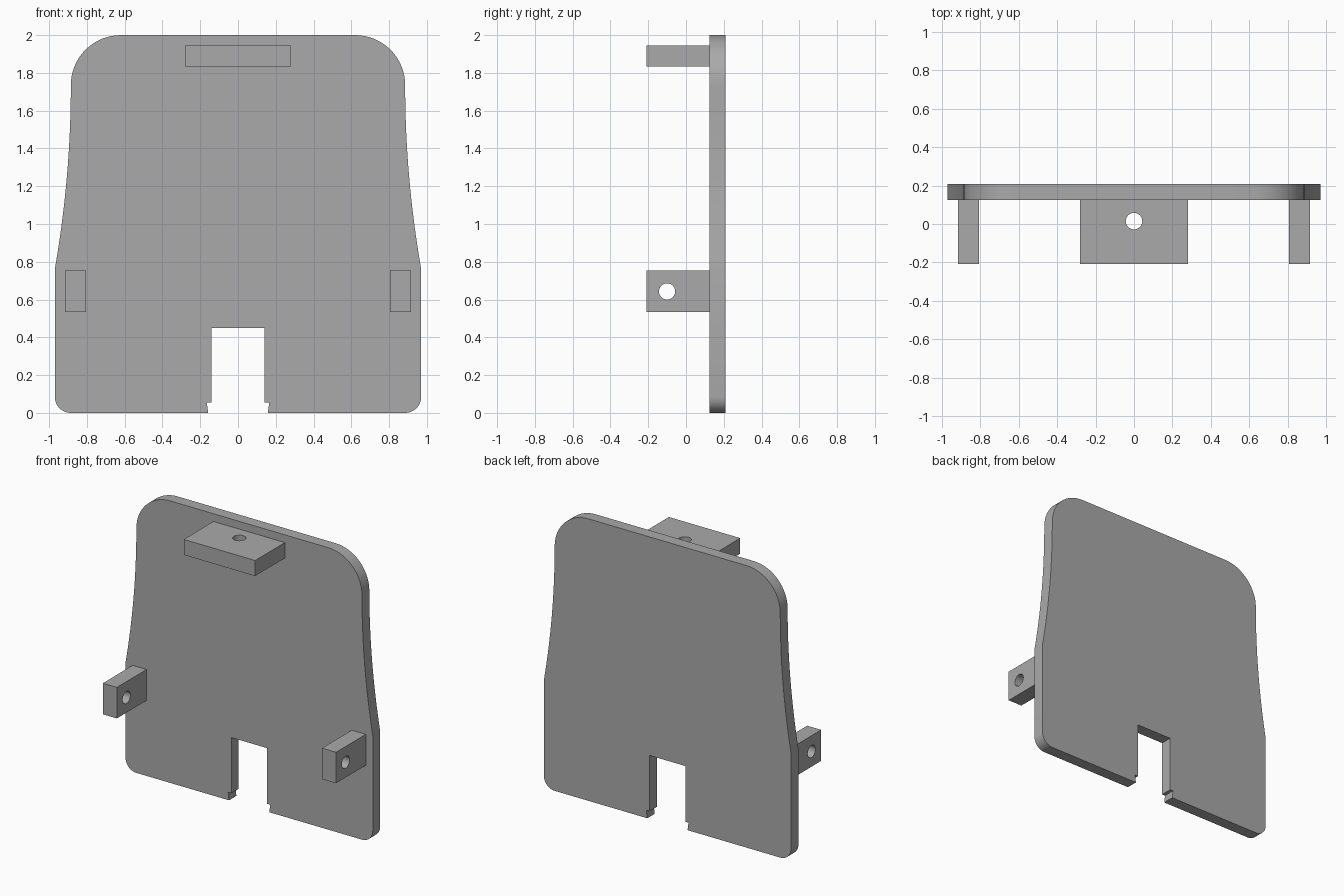
import bpy, bmesh
from math import sin, cos, pi, radians
from mathutils import Vector

cube = bpy.data.objects.get("Cube")
if cube:
    bpy.data.objects.remove(cube, do_unlink=True)

grey = bpy.data.materials.new("plain grey")
grey.use_nodes = True
grey.diffuse_color = (0.4, 0.4, 0.4, 1)
grey.node_tree.nodes["Principled BSDF"].inputs["Base Color"].default_value = (0.4, 0.4, 0.4, 1)


def arc(u, v, r, start, end, steps):
    angles = [radians(start + (end - start) * i / steps) for i in range(steps + 1)]
    return [(u + r * cos(a), v + r * sin(a)) for a in angles]


def rect(u0, u1, v0, v1):
    return [(u0, v0), (u1, v0), (u1, v1), (u0, v1)]


def circle(u, v, r):
    return arc(u, v, r, 0, 360, 32)[:-1]


def prism(name, loops, axis, low, high):
    """Fill an outline (with optional holes) and extrude it along an axis."""
    bm = bmesh.new()
    edges = []
    for loop in loops:
        verts = []
        for u, v in loop:
            co = [u, v]
            co.insert(axis, low)
            verts.append(bm.verts.new(co))
        if len(loops) == 1:
            bm.faces.new(verts)
        else:
            edges += [bm.edges.new((a, b)) for a, b in zip(verts, verts[1:] + verts[:1])]
    if edges:
        bmesh.ops.triangle_fill(bm, edges=edges, use_beauty=True)
    result = bmesh.ops.extrude_face_region(bm, geom=bm.faces[:], use_keep_orig=True)
    shift = Vector((0, 0, 0))
    shift[axis] = high - low
    moved = [g for g in result["geom"] if isinstance(g, bmesh.types.BMVert)]
    bmesh.ops.translate(bm, verts=moved, vec=shift)
    bmesh.ops.recalc_face_normals(bm, faces=bm.faces[:])
    mesh = bpy.data.meshes.new(name)
    bm.to_mesh(mesh)
    bm.free()
    mesh.materials.append(grey)
    obj = bpy.data.objects.new(name, mesh)
    bpy.context.collection.objects.link(obj)
    bpy.ops.object.select_all(action="DESELECT")
    obj.select_set(True)
    bpy.context.view_layer.objects.active = obj
    bpy.ops.object.shade_smooth_by_angle(angle=radians(30))
    return obj


FRONT, BACK, TIP = 0.125, 0.208, -0.208

# Plate: half outline from the notch round to the top, then mirrored
half = [(0.14, 0.45), (0.14, 0.055), (0.165, 0.055), (0.158, 0)]
half += arc(0.885, 0.085, 0.085, -90, 0, 10)
waist_low, waist_high = 0.76, 1.735
for i in range(16):
    t = i / 16
    half.append((0.885 + 0.085 * (1 - t) ** 2, waist_low + (waist_high - waist_low) * t))
half += arc(0.62, waist_high, 0.265, 0, 90, 16)
outline = half + [(-x, z) for x, z in reversed(half)]
prism("back_plate", [outline], 1, FRONT, BACK)

# Top lug with a vertical hole
prism("top_lug", [rect(-0.28, 0.28, TIP, FRONT), circle(0, 0.015, 0.043)], 2, 1.835, 1.945)

# Side lugs with a crosswise hole
side = [rect(TIP, FRONT, 0.535, 0.755), circle(-0.1, 0.643, 0.043)]
prism("left_lug", side, 0, 0.805, 0.915)
prism("right_lug", side, 0, -0.915, -0.805)
